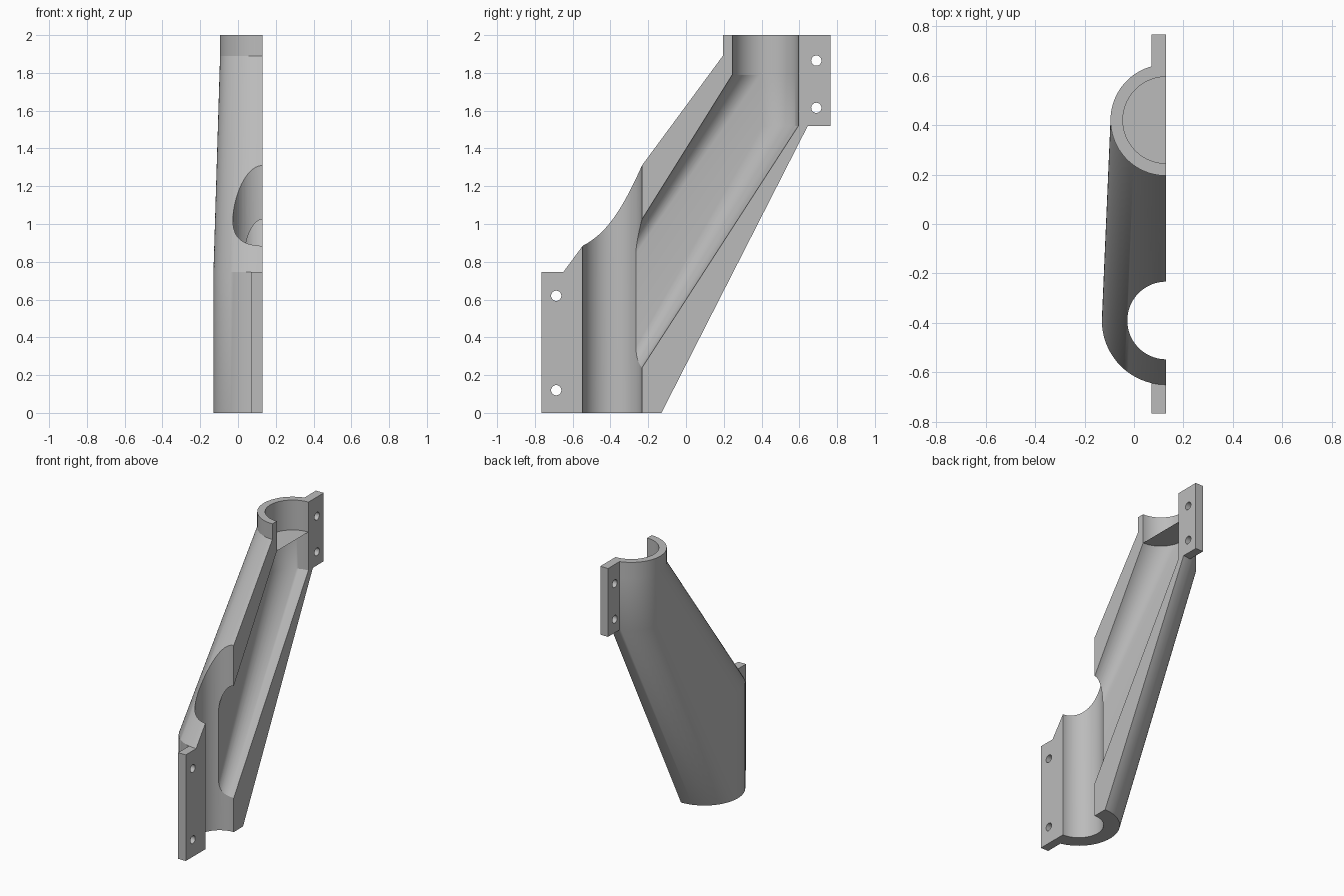
import bpy
import bmesh
from math import cos, sin, pi
from mathutils import Vector, Matrix

cube = bpy.data.objects.get("Cube")
if cube:
    bpy.data.objects.remove(cube, do_unlink=True)

grey = bpy.data.materials.new("plain_grey")
grey.use_nodes = True
colour = (0.5, 0.5, 0.5, 1)
grey.diffuse_color = colour
grey.node_tree.nodes["Principled BSDF"].inputs["Base Color"].default_value = colour

SPLIT = 0.13               # plane where the two clamp halves meet
LOW_Y, TOP_Y = -0.39, 0.42  # axes of the lower and upper pipes


def finish(name, bm):
    bmesh.ops.recalc_face_normals(bm, faces=bm.faces)
    mesh = bpy.data.meshes.new(name)
    bm.to_mesh(mesh)
    bm.free()
    mesh.materials.append(grey)
    obj = bpy.data.objects.new(name, mesh)
    bpy.context.collection.objects.link(obj)
    return obj


def slanted_body(name, low, top, end, half):
    """Hull of two upright cylinders (radius, z0, z1), extended up to end."""
    bm = bmesh.new()
    steps = 40 if half else 80
    for y, (radius, z0, z1) in ((LOW_Y, low), (TOP_Y, top)):
        for i in range(steps + 1 if half else steps):
            a = pi / 2 + i * pi / 40
            for z in (z0, z1):
                bm.verts.new((SPLIT + radius * cos(a), y + radius * sin(a), z))
    bmesh.ops.convex_hull(bm, input=bm.verts[:])
    bmesh.ops.dissolve_limit(bm, angle_limit=0.002, verts=bm.verts[:], edges=bm.edges[:])
    cap = [f for f in bm.faces if all(abs(v.co.z - top[2]) < 1e-4 for v in f.verts)]
    moved = bmesh.ops.extrude_face_region(bm, geom=cap)["geom"]
    bmesh.ops.translate(bm, vec=(0, 0, end - top[2]),
                        verts=[g for g in moved if isinstance(g, bmesh.types.BMVert)])
    return finish(name, bm)


def cylinder(name, centre, radius, depth, sides, along_x=False):
    bm = bmesh.new()
    turn = Matrix.Rotation(pi / 2, 4, 'Y') if along_x else Matrix()
    bmesh.ops.create_cone(bm, cap_ends=True, segments=sides, radius1=radius, radius2=radius,
                          depth=depth, matrix=Matrix.Translation(centre) @ turn)
    return finish(name, bm)


def block(name, low, high):
    bm = bmesh.new()
    low, high = Vector(low), Vector(high)
    place = Matrix.Translation((low + high) / 2) @ Matrix.Diagonal((*(high - low), 1))
    bmesh.ops.create_cube(bm, size=1, matrix=place)
    return finish(name, bm)


def combine(target, tool, operation):
    mod = target.modifiers.new(operation.lower(), 'BOOLEAN')
    mod.operation, mod.solver, mod.object = operation, 'EXACT', tool
    bpy.context.view_layer.objects.active = target
    bpy.ops.object.modifier_apply(modifier=mod.name)
    bpy.data.objects.remove(tool, do_unlink=True)


# outer half shell
shell = slanted_body("clamp_half_shell", (0.26, 0, 0.745), (0.225, 1.52, 1.89), 2.0, True)

# bolting flanges, sunk a little into the shell wall
combine(shell, block("lower_flange", (0.07, -0.765, 0), (SPLIT, -0.6, 0.745)), 'UNION')
combine(shell, block("upper_flange", (0.07, 0.62, 1.52), (SPLIT, 0.765, 2)), 'UNION')

# slanted inner channel with the upper bore, then the lower bore right through
channel = slanted_body("channel_cutter", (0.08, 0.12, 0.645), (0.175, 1.52, 1.79), 2.2, False)
combine(shell, channel, 'DIFFERENCE')
combine(shell, cylinder("bore_cutter", (SPLIT, LOW_Y, 1), 0.157, 3, 80), 'DIFFERENCE')

# bolt holes
for y, z in ((-0.687, 0.12), (-0.687, 0.62), (0.69, 1.615), (0.69, 1.865)):
    combine(shell, cylinder("bolt_cutter", (0.1, y, z), 0.027, 0.3, 32, True), 'DIFFERENCE')

# smooth round surfaces, sharp machined edges
bpy.ops.object.select_all(action='DESELECT')
shell.select_set(True)
bpy.context.view_layer.objects.active = shell
bpy.ops.object.shade_smooth_by_angle(angle=pi / 6)
